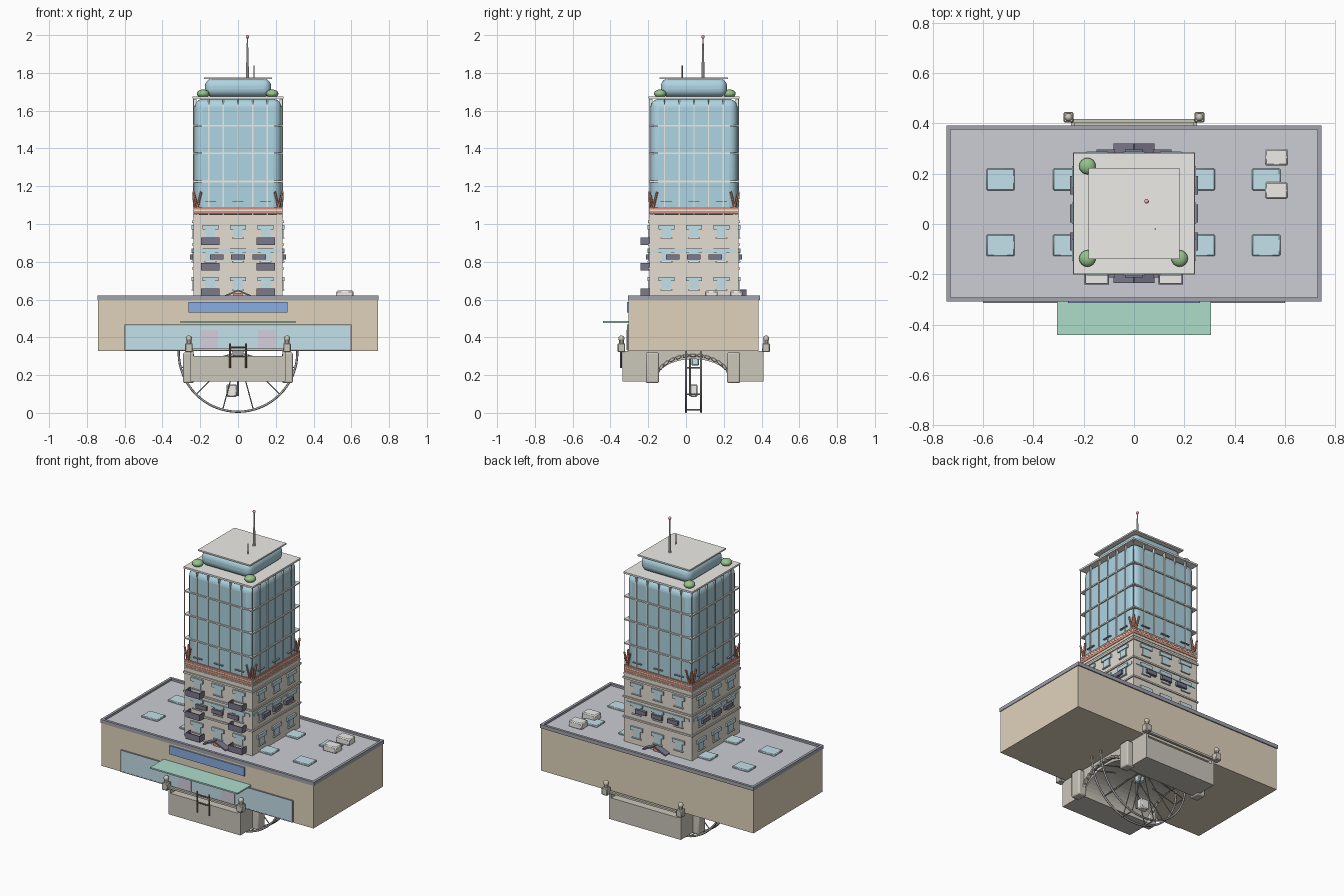
import bpy, math
from mathutils import Vector, Matrix

if "Cube" in bpy.data.objects:
    bpy.data.objects.remove(bpy.data.objects["Cube"])

MATS = {}
COL = dict(tan=(.74, .65, .5), cream=(.78, .73, .65), glass=(.42, .66, .76), sky=(.55, .75, .82),
           roof=(.6, .61, .66), trim=(.36, .37, .42), dark=(.2, .19, .26), white=(.85, .84, .81),
           red=(.72, .28, .18), stone=(.6, .57, .5), green=(.3, .55, .25), mint=(.42, .72, .6),
           blue=(.25, .42, .75), lilac=(.66, .62, .72), pink=(.85, .4, .45), iron=(.36, .36, .37),
           brown=(.25, .18, .15))


def paint(ob, c):
    if c:
        if c not in MATS:
            MATS[c] = bpy.data.materials.new(c)
            MATS[c].diffuse_color = (*COL[c], 1)
        ob.data.materials.append(MATS[c])
    return ob


def box(name, c, x0, x1, y0, y1, z0, z1, bev=0, segs=1):
    bpy.ops.mesh.primitive_cube_add(size=1)
    o = bpy.context.object
    o.name = name
    o.data.transform(Matrix.Translation(((x0+x1)/2, (y0+y1)/2, (z0+z1)/2))
                     @ Matrix.Diagonal((x1-x0, y1-y0, z1-z0, 1)))
    if bev:
        m = o.modifiers.new("round", 'BEVEL')
        m.width, m.segments = bev, segs
        bpy.ops.object.shade_smooth_by_angle()
    return paint(o, c)


def rod(name, c, a, b, r, r2=None, n=10):
    a, b = Vector(a), Vector(b)
    d = b - a
    bpy.ops.mesh.primitive_cone_add(vertices=n, radius1=r, radius2=r if r2 is None else r2, depth=d.length,
                                    location=(a+b)/2, rotation=d.to_track_quat('Z', 'Y').to_euler())
    o = bpy.context.object
    o.name = name
    bpy.ops.object.shade_smooth_by_angle()
    return paint(o, c)


def ball(name, c, loc, s):
    bpy.ops.mesh.primitive_uv_sphere_add(segments=16, ring_count=10, radius=1, location=loc)
    o = bpy.context.object
    o.name, o.scale = name, s
    bpy.ops.object.shade_smooth()
    return paint(o, c)


def extrude_x(name, c, pts, x0, x1):
    n = len(pts)
    v = [(x, y, z) for x in (x0, x1) for y, z in pts]
    f = [tuple(range(n))[::-1], tuple(range(n, 2*n))]
    f += [(i, (i+1) % n, n+(i+1) % n, n+i) for i in range(n)]
    me = bpy.data.meshes.new(name)
    me.from_pydata(v, [], f)
    o = bpy.data.objects.new(name, me)
    bpy.context.collection.objects.link(o)
    return paint(o, c)


# shopping podium with parapet
box("podium", "tan", -.74, .74, -.305, .385, .328, .6)
box("podium_roof", "roof", -.735, .735, -.3, .38, .6, .608)
for s in (-1, 1):
    box("parapet_side", "trim", s*.736-.008, s*.736+.008, -.308, .392, .598, .621)
    box("parapet_long", "trim", -.744, .744, .042+s*.342-.008, .042+s*.342+.008, .598, .621)
    box("door", "lilac", s*.152-.046, s*.152+.046, -.316, -.3, .332, .44)
box("shop_window", "sky", -.595, .595, -.312, -.3, .334, .465)
for a, b, c, d in ((-.6, .6, .463, .468), (-.6, .6, .33, .335), (-.6, -.593, .33, .468), (.593, .6, .33, .468)):
    box("window_frame", "trim", a, b, -.313, -.3, c, d)
box("sign_panel", "blue", -.262, .262, -.313, -.3, .532, .586)
box("canopy", "mint", -.305, .305, -.44, -.3, .477, .486)
for x in (-.53, -.265, .265, .525):
    for y in (-.085, .177):
        box("skylight", "sky", x-.056, x+.056, y-.043, y+.043, .604, .618, .004)
for y in (.133, .265):
    box("roof_unit", "white", .52, .612, y-.033, y+.033, .605, .647, .006)

# tower masses
CY = .042


def sq(name, c, h, z0, z1, bev=0, segs=1):
    return box(name, c, -h, h, CY-h, CY+h, z0, z1, bev, segs)


sq("stone_floors", "cream", .236, .605, 1.05)
for z, h, t in ((.765, .243, .01), (.892, .243, .01), (1.012, .243, .012), (1.038, .239, .012)):
    sq("ledge", "cream", h, z-t/2, z+t/2)
sq("red_band", "red", .237, 1.052, 1.068)
sq("red_band_upper", "red", .237, 1.078, 1.09)
sq("glass_tower", "glass", .23, 1.045, 1.662, .045, 5)
for z in (1.073, 1.225, 1.375, 1.52):
    sq("floor_slab", "white", .237, z-.004, z+.004)
sq("tower_roof", "white", .24, 1.665, 1.676)
sq("penthouse", "glass", .175, 1.674, 1.77, .04, 5)
sq("penthouse_roof", "white", .181, 1.767, 1.776)


def turned(o, k):
    c = Matrix.Translation((0, CY, 0))
    o.matrix_world = c @ Matrix.Rotation(k*math.pi/2, 4, 'Z') @ c.inverted() @ o.matrix_world


F = CY-.236  # front plane of the stone floors
for k in range(4):
    def add(name, c, x, w, d, z0, z1):
        turned(box(name, c, x-w/2, x+w/2, F-d, F+.01, z0, z1), k)
    # windows with hoods on every floor
    for z in (.685, .835, .96):
        for x in (-.146, 0, .146):
            add("window", "sky", x, .05, .005, z-.033, z+.035)
            add("window_hood", "sky", x, .085, .01, z+.012, z+.035)
            add("window_sill", "white", x, .064, .01, z-.038, z-.032)
    add("ribbon_window", "sky", 0, .44, .004, .85, .868)
    # planters in the middle floor
    for x in (-.112, 0, .112):
        add("planter", "dark", x, .072, .018, .813, .838)
    # glass mullions, small bars, corner posts, red corner braces
    for x in (-.155, -.078, 0, .078, .155):
        turned(box("mullion", "white", x-.003, x+.003, CY-.235, CY-.22, 1.05, 1.662), k)
    for x in (-.146, 0, .146):
        turned(box("glass_shade", "trim", x-.03, x+.03, CY-.241, CY-.225, 1.118, 1.123), k)
    turned(box("corner_post", "white", -.238, -.234, CY-.238, CY-.234, 1.05, 1.67), k)
    for s in (-1, 1):
        turned(rod("corner_brace", "red", (s*.215, CY-.232, 1.085), (s*.195, CY-.236, 1.17), .006, n=6), k)
        turned(rod("corner_brace", "red", (s*.215, CY-.232, 1.085), (s*.236, CY-.236, 1.17), .006, n=6), k)
    # gabled entrance hoods at front and back
    if k % 2 == 0:
        for s in (-1, 1):
            o = box("entrance_hood", "dark", -.045, .045, -.025, .025, -.004, .004)
            o.matrix_world = Matrix.Translation((s*.038, F-.016, .632)) @ Matrix.Rotation(s*.4, 4, 'Y')
            turned(o, k)
        turned(box("entrance_door", "red", -.025, .025, F-.012, F, .605, .636), k)

# front balconies
for z in (.64, .775, .91):
    for x in (-.148, .146):
        box("balcony_floor", "white", x-.047, x+.047, F-.042, F, z-.02, z-.01)
        box("balcony_front", "dark", x-.049, x+.049, F-.046, F-.04, z-.02, z+.018)
        for s in (-1, 1):
            box("balcony_side", "dark", x+s*.046-.003, x+s*.046+.003, F-.044, F, z-.02, z+.018)

# roof planting and masts
for x, y in ((-.185, .23), (-.185, -.137), (.181, -.137)):
    ball("bush", "green", (x, y, 1.69), (.033, .033, .022))
rod("mast", "white", (.05, .09, 1.77), (.05, .09, 1.99), .009, .003)
ball("mast_light", "pink", (.05, .09, 1.991), (.009, .009, .009))
rod("small_mast", "iron", (.085, -.02, 1.77), (.085, -.02, 1.84), .003)


# arched bridge below the podium
def arch(cy, a, h, top):
    p = [(-.335, .165), (-.335, top), (.41, top), (.41, .165)]
    return p + [(cy+a*math.cos(t*math.pi/20), .165+h*math.sin(t*math.pi/20)) for t in range(21)]


extrude_x("bridge_body", "stone", arch(.037, .2, .12, .3), -.235, .235)
for s in (-1, 1):
    extrude_x("bridge_wall", "stone", arch(.037, .2, .143, .328), s*.243-.008, s*.243+.008)
    for t in range(1, 16):
        a = t*math.pi/16
        o = box("arch_stone", "stone", -.01, .01, -.015, .015, -.008, .008, .003)
        o.matrix_world = (Matrix.Translation((s*.25, .037+.2*math.cos(a), .165+.14*math.sin(a)))
                          @ Matrix.Rotation(a-math.pi/2, 4, 'X'))
    for y in (-.178, .252):
        box("bridge_pillar", "stone", s*.262-.028, s*.262+.028, y-.035, y+.035, .158, .32, .008, 2)
    for y in (-.342, .424):
        box("lamp_base", "stone", s*.26-.02, s*.26+.02, y-.02, y+.02, .322, .368, .004)
        rod("lamp_neck", "stone", (s*.26, y, .365), (s*.26, y, .385), .014)
        ball("lamp_globe", "stone", (s*.26, y, .393), (.016, .016, .017))
for y in (-.335, .41):
    box("bridge_rail", "stone", -.25, .25, y-.008, y+.008, .33, .342)

# ladder at the bridge front
for x in (-.043, .042):
    rod("ladder_post", "brown", (x, -.345, .238), (x, -.345, .368), .005)
for z in (.3, .347):
    rod("ladder_rung", "brown", (-.043, -.345, z), (.042, -.345, z), .004)

# great wheel under the arch
WZ, R = .32, .314
for y in (0, .08):
    bpy.ops.mesh.primitive_torus_add(major_segments=64, minor_segments=8, major_radius=R, minor_radius=.006,
                                     location=(0, y, WZ), rotation=(math.pi/2, 0, 0))
    bpy.context.object.name = "wheel_rim"
    bpy.ops.object.shade_smooth()
    paint(bpy.context.object, "iron")
for i in range(12):
    a = i*math.pi/6 + math.pi/12
    x, z = R*math.cos(a), WZ+R*math.sin(a)
    rod("wheel_rung", "iron", (x, 0, z), (x, .08, z), .004, n=6)
    for y in (0, .08):
        rod("wheel_spoke", "iron", (0, y, WZ), (x, y, z), .003, n=6)
rod("wheel_hub", "iron", (0, -.01, WZ), (0, .09, WZ), .03, n=20)
rod("wheel_axle_post", "iron", (0, .022, .09), (0, .022, .32), .005)
box("hanging_bucket", "white", -.062, -.004, .02, .062, .085, .15, .006)
box("glass_cabin", "sky", -.022, .022, .028, .07, .25, .3, .006)

for m in bpy.data.materials:
    if m.users and not m.is_grease_pencil:
        m.use_nodes = True
        m.node_tree.nodes["Principled BSDF"].inputs["Base Color"].default_value = m.diffuse_color
